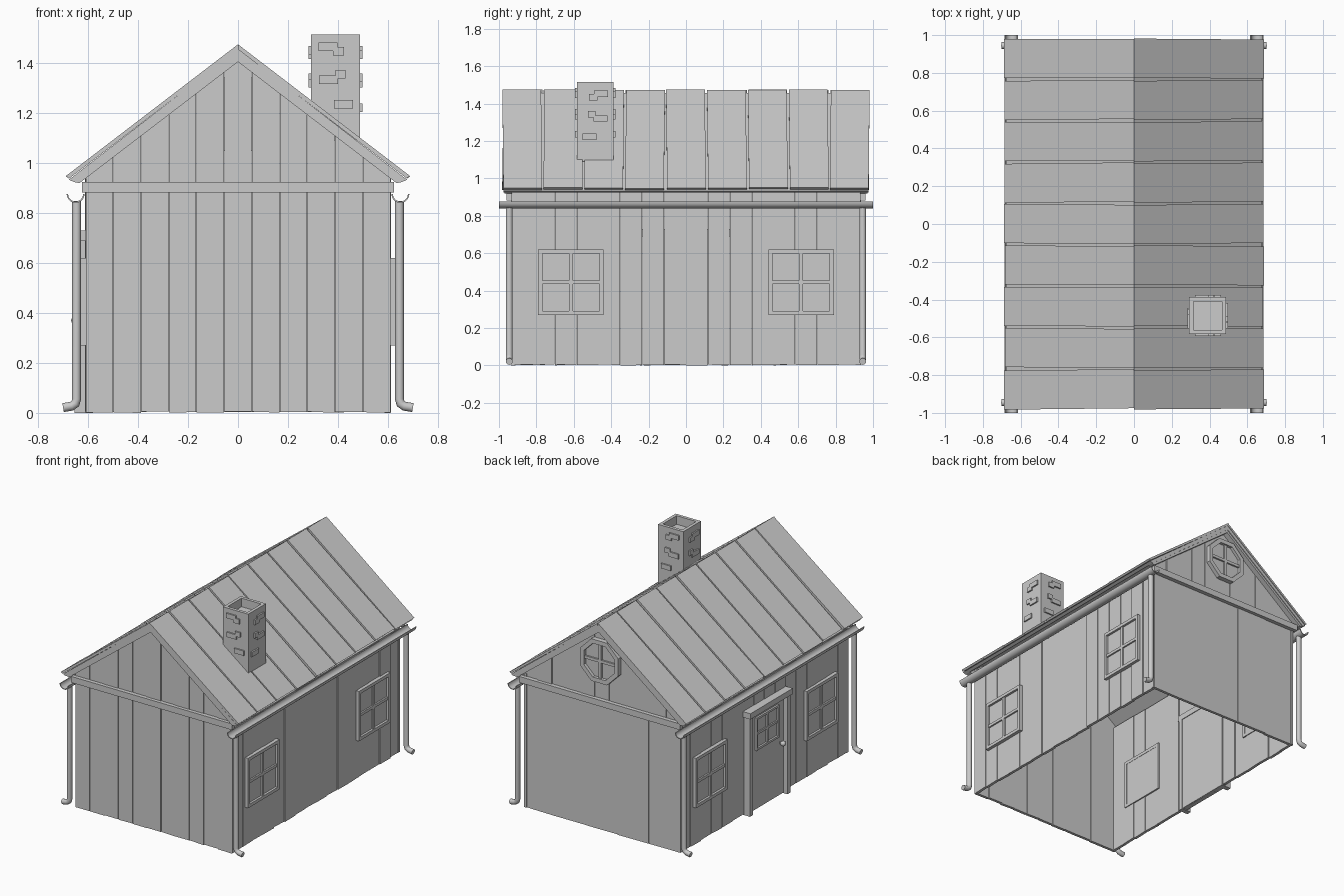
import bpy, bmesh, math, random
from mathutils import Vector

random.seed(4)
if "Cube" in bpy.data.objects:
    bpy.data.objects.remove(bpy.data.objects["Cube"], do_unlink=True)

grey = bpy.data.materials.new("plain grey")
grey.use_nodes = True
grey.diffuse_color = (0.6, 0.6, 0.6, 1)
grey.node_tree.nodes["Principled BSDF"].inputs["Base Color"].default_value = (0.6, 0.6, 0.6, 1)

WALL_X, WALL_Y, BOARD = 0.61, 0.935, 0.02
RIDGE, SLOPE, EAVE = 1.475, 0.765, 0.685


def finish(name, bm, smooth=False):
    bmesh.ops.recalc_face_normals(bm, faces=bm.faces[:])
    mesh = bpy.data.meshes.new(name)
    bm.to_mesh(mesh)
    bm.free()
    obj = bpy.data.objects.new(name, mesh)
    bpy.context.collection.objects.link(obj)
    mesh.materials.append(grey)
    if smooth:
        bpy.ops.object.select_all(action='DESELECT')
        obj.select_set(True)
        bpy.context.view_layer.objects.active = obj
        bpy.ops.object.shade_smooth_by_angle(angle=math.radians(50))
    return obj


def prism(bm, pts, axis, d0, d1):
    """Extrude a 2D outline along x or y, from d0 to d1."""
    def place(p, d):
        return (d, p[0], p[1]) if axis == 'x' else (p[0], d, p[1])
    a = [bm.verts.new(place(p, d0)) for p in pts]
    b = [bm.verts.new(place(p, d1)) for p in pts]
    bm.faces.new(a)
    bm.faces.new(b[::-1])
    for i in range(len(pts)):
        j = (i + 1) % len(pts)
        bm.faces.new((a[i], b[i], b[j], a[j]))


def rect(bm, axis, u0, u1, z0, z1, d0, d1):
    prism(bm, [(u0, z0), (u1, z0), (u1, z1), (u0, z1)], axis, d0, d1)


def frame(bm, axis, u0, u1, z0, z1, w, d0, d1):
    rect(bm, axis, u0, u0 + w, z0, z1, d0, d1)
    rect(bm, axis, u1 - w, u1, z0, z1, d0, d1)
    rect(bm, axis, u0 + w, u1 - w, z0, z0 + w, d0, d1)
    rect(bm, axis, u0 + w, u1 - w, z1 - w, z1, d0, d1)


def cross(bm, axis, u0, u1, z0, z1, w, d0, d1):
    u, z = (u0 + u1) / 2, (z0 + z1) / 2
    rect(bm, axis, u - w, u + w, z0, z1, d0, d1)
    rect(bm, axis, u0, u1, z - w, z + w, d0, d1)


def under_roof(x):
    return RIDGE - 0.05 - SLOPE * abs(x)


def planks(name, axis, half, count, z0, top, d, side):
    """A row of boards, each a little out of line with its neighbours."""
    bm = bmesh.new()
    step = 2 * half / count
    for i in range(count):
        u0 = -half + i * step + 0.001
        u1 = u0 + step - 0.002
        lo = [z0 + random.uniform(0, 0.006) for _ in range(2)]
        pts = [(u0, lo[0]), (u1, lo[1]), (u1, top(u1))]
        if u0 < 0 < u1:
            pts.append((0, top(0)))
        pts.append((u0, top(u0)))
        off = random.uniform(-0.005, 0.002)
        prism(bm, pts, axis, side * (d - BOARD + off), side * (d + off))
    finish(name, bm)


# Walls
planks("front_wall", 'y', WALL_X, 11, 0, under_roof, WALL_Y, -1)
planks("back_wall", 'y', WALL_X, 5, 0, lambda u: 0.9, WALL_Y, 1)
planks("back_gable", 'y', WALL_X, 11, 0.9, under_roof, WALL_Y, 1)
for side, name in ((1, "left"), (-1, "right")):
    planks(name + "_wall", 'x', WALL_Y, 16, 0, lambda u: 0.945, WALL_X, side)

# Beams across both ends
for side, name in ((-1, "front"), (1, "back")):
    bm = bmesh.new()
    rect(bm, 'y', -0.625, 0.625, 0.882, 0.925, side * 0.93, side * 0.96)
    finish(name + "_beam", bm)

# Roof: a base slab, then separate sheets with narrow seams
bm = bmesh.new()
prism(bm, [(0, RIDGE - 0.018), (EAVE - 0.008, RIDGE - 0.018 - SLOPE * EAVE),
           (EAVE - 0.03, RIDGE - 0.05 - SLOPE * (EAVE - 0.03)), (0, RIDGE - 0.05),
           (0.03 - EAVE, RIDGE - 0.05 - SLOPE * (EAVE - 0.03)),
           (0.008 - EAVE, RIDGE - 0.018 - SLOPE * EAVE)], 'y', -0.975, 0.975)
finish("roof_base", bm)
bm = bmesh.new()
pitch = 1.97 / 9
for side in (-1, 1):
    for i in range(9):
        y0 = -0.985 + i * pitch + 0.006
        y1 = y0 + pitch - 0.012
        drop = random.uniform(0, 0.004)
        low = EAVE + random.uniform(-0.004, 0.004)
        pts = [(0, RIDGE - drop), (side * low, RIDGE - drop - SLOPE * low),
               (side * (low - 0.012), RIDGE - 0.02 - SLOPE * (low - 0.012)), (0, RIDGE - 0.02)]
        start = len(bm.verts)
        prism(bm, pts, 'y', y0, y1)
        bm.verts.ensure_lookup_table()
        skew = random.uniform(-0.004, 0.004)
        for v in bm.verts[start:]:
            v.co.y += skew * (abs(v.co.x) / EAVE * 2 - 1)
finish("roof_sheets", bm)

# Gable boards beneath the roof edges
for end, name in ((-1, "front"), (1, "back")):
    bm = bmesh.new()
    for side in (-1, 1):
        prism(bm, [(0, RIDGE - 0.05), (side * 0.655, RIDGE - 0.05 - SLOPE * 0.655),
                   (side * 0.635, RIDGE - 0.07 - SLOPE * 0.635), (0, RIDGE - 0.07)],
              'y', end * 0.93, end * 0.97)
    finish(name + "_gable_boards", bm)

# Side windows
for side, sname in ((1, "left"), (-1, "right")):
    for yc, ename in ((-0.615, "front"), (0.615, "back")):
        bm = bmesh.new()
        y0, y1, z0, z1 = yc - 0.175, yc + 0.175, 0.27, 0.62
        frame(bm, 'x', y0, y1, z0, z1, 0.022, side * 0.58, side * 0.632)
        cross(bm, 'x', y0 + 0.022, y1 - 0.022, z0 + 0.022, z1 - 0.022, 0.01,
              side * 0.6, side * 0.627)
        rect(bm, 'x', y0 + 0.01, y1 - 0.01, z0 + 0.01, z1 - 0.01, side * 0.582, side * 0.616)
        finish(f"{sname}_{ename}_window", bm)

# Door, its casing, window and knob
bm = bmesh.new()
for s in (-1, 1):
    rect(bm, 'x', s * 0.19, s * 0.225, 0, 0.69, -0.58, -0.655)
rect(bm, 'x', -0.235, 0.235, 0.69, 0.73, -0.58, -0.665)
finish("door_casing", bm)
bm = bmesh.new()
rect(bm, 'x', -0.19, 0.19, 0.005, 0.69, -0.585, -0.625)
finish("door", bm)
bm = bmesh.new()
frame(bm, 'x', -0.125, 0.125, 0.42, 0.65, 0.015, -0.62, -0.638)
cross(bm, 'x', -0.11, 0.11, 0.435, 0.635, 0.008, -0.62, -0.634)
finish("door_window", bm)
bm = bmesh.new()
bmesh.ops.create_uvsphere(bm, u_segments=12, v_segments=8, radius=0.018)
bmesh.ops.translate(bm, vec=(-0.65, -0.15, 0.37), verts=bm.verts[:])
rect(bm, 'x', -0.157, -0.143, 0.363, 0.377, -0.62, -0.645)
finish("door_knob", bm, True)

# Octagonal window in the back gable
def octagon(r):
    angles = [math.radians(22.5 + 45 * i) for i in range(8)]
    return [(r * math.cos(a), 1.195 + r * math.sin(a)) for a in angles]

bm = bmesh.new()
outer, inner = octagon(0.16), octagon(0.128)
for i in range(8):
    j = (i + 1) % 8
    prism(bm, [outer[i], outer[j], inner[j], inner[i]], 'y', 0.91, 0.965)
prism(bm, octagon(0.14), 'y', 0.912, 0.943)
cross(bm, 'y', -0.12, 0.12, 1.075, 1.315, 0.01, 0.93, 0.955)
finish("octagonal_window", bm)

# Chimney: hollow shaft with raised bricks
CX, CY, HALF, TOP = 0.39, -0.485, 0.098, 1.515
bm = bmesh.new()
for s in (-1, 1):
    rect(bm, 'x', CY - HALF, CY + HALF, 1.09, TOP, CX + s * HALF, CX + s * (HALF - 0.022))
    rect(bm, 'y', CX - HALF + 0.022, CX + HALF - 0.022, 1.09, TOP,
         CY + s * HALF, CY + s * (HALF - 0.022))
rect(bm, 'x', CY - 0.08, CY + 0.08, 1.1, TOP - 0.06, CX - 0.08, CX + 0.08)
finish("chimney", bm)
bricks = [(-0.03, 1.465, 0.075), (0.012, 1.447, 0.045), (-0.028, 1.333, 0.075),
          (0.02, 1.355, 0.04), (0.032, 1.235, 0.075)]
bm = bmesh.new()
for s in (-1, 1):
    for u, z, w in bricks:
        rect(bm, 'y', CX + u - w / 2, CX + u + w / 2, z - 0.017, z + 0.017,
             CY + s * 0.09, CY + s * 0.108)
        rect(bm, 'x', CY - s * u - w / 2, CY - s * u + w / 2, z - 0.03, z + 0.004,
             CX + s * 0.09, CX + s * 0.108)
finish("chimney_bricks", bm)

# Gutters and downspouts
for side, sname in ((1, "left"), (-1, "right")):
    bm = bmesh.new()
    arc = [math.pi * (1 + i / 10) for i in range(11)]
    pts = [(side * 0.65 + 0.036 * math.cos(a), 0.876 + 0.036 * math.sin(a)) for a in arc]
    pts += [(side * 0.65 + 0.03 * math.cos(a), 0.876 + 0.03 * math.sin(a)) for a in arc[::-1]]
    prism(bm, pts, 'y', -1, 1)
    finish(sname + "_gutter", bm, True)
    for end, ename in ((-1, "front"), (1, "back")):
        bm = bmesh.new()
        path = [(0.646, 0.848), (0.646, 0.055), (0.651, 0.037), (0.665, 0.027), (0.7, 0.021)]
        rings = []
        for i, p in enumerate(path):
            a, b = path[max(i - 1, 0)], path[min(i + 1, len(path) - 1)]
            t = Vector((b[0] - a[0], b[1] - a[1])).normalized()
            ring = []
            for k in range(12):
                c, s = 0.018 * math.cos(k * math.pi / 6), 0.018 * math.sin(k * math.pi / 6)
                ring.append(bm.verts.new((side * (p[0] - t.y * c), end * 0.945 + s, p[1] + t.x * c)))
            rings.append(ring)
        for r0, r1 in zip(rings, rings[1:]):
            for k in range(12):
                n = (k + 1) % 12
                bm.faces.new((r0[k], r0[n], r1[n], r1[k]))
        bm.faces.new(rings[0])
        bm.faces.new(rings[-1][::-1])
        finish(f"{sname}_{ename}_downspout", bm, True)
